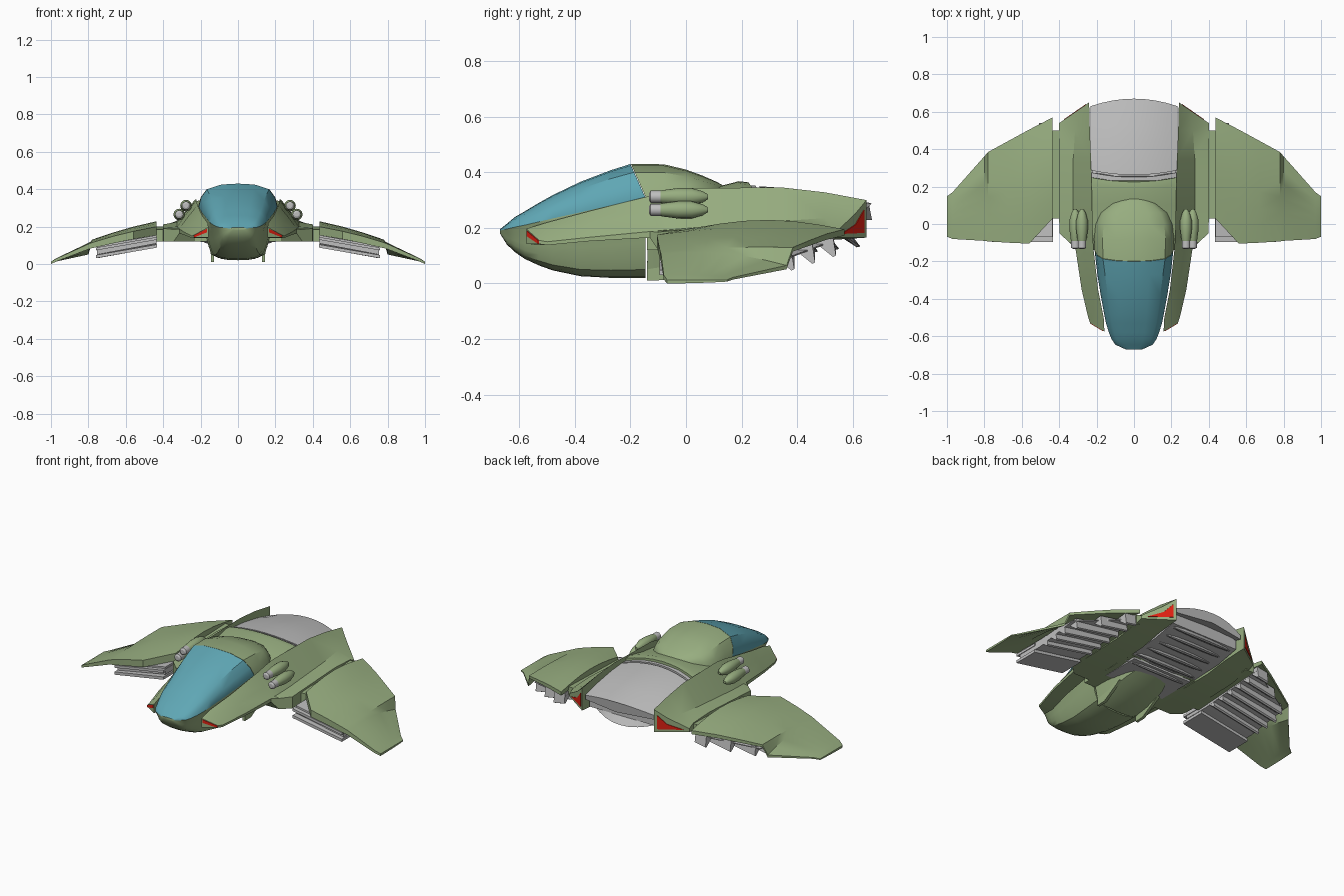
import bpy, bmesh, math

if "Cube" in bpy.data.objects:
    bpy.data.objects.remove(bpy.data.objects["Cube"])


def material(name, rgb):
    m = bpy.data.materials.new(name)
    m.diffuse_color = (*rgb, 1)
    m.use_nodes = True
    m.node_tree.nodes["Principled BSDF"].inputs["Base Color"].default_value = m.diffuse_color
    return m


GREEN = material("hull green", (.31, .42, .215))
GLASS = material("canopy teal", (.115, .385, .46))
GREY = material("engine grey", (.52, .52, .52))
RED = material("lamp red", (.75, .015, .006))


def loft(name, rings, mats, mirror=False, pick=None, angle=30):
    """Skin closed rings of equal length and cap both ends."""
    bm = bmesh.new()
    vs = [[bm.verts.new(p) for p in r] for r in rings]
    n = len(vs[0])
    for a, b in zip(vs, vs[1:]):
        for j in range(n):
            f = bm.faces.new((a[j], a[(j + 1) % n], b[(j + 1) % n], b[j]))
            f.material_index = pick(j) if pick else 0
    bm.faces.new(vs[0])
    bm.faces.new(vs[-1])
    bmesh.ops.recalc_face_normals(bm, faces=bm.faces)
    me = bpy.data.meshes.new(name)
    bm.to_mesh(me)
    bm.free()
    me.shade_smooth()
    me.set_sharp_from_angle(angle=math.radians(angle))
    for m in mats:
        me.materials.append(m)
    ob = bpy.data.objects.new(name, me)
    bpy.context.collection.objects.link(ob)
    if mirror:
        ob.modifiers.new("Mirror", 'MIRROR').use_mirror_merge = False
    return ob


def full(half):
    """Complete a half ring that starts and ends on the centre line."""
    return half + [(-x, y, z) for x, y, z in half[-2:0:-1]]


# ---- nose pod: lower hull and canopy glass
def upper(y, w, zm, zt, shear=0):
    return [(a * w, y - shear * b, zm + b * (zt - zm)) for a, b in
            ((1, 0), (.94, .4), (.79, .76), (.42, .96), (0, 1))]


def lower(y, w, zb, zm):
    return [(a * w, y, zb + b * (zm - zb)) for a, b in
            ((0, 0), (.28, .01), (.5, .045), (.66, .105), (.75, .26), (.81, .45), (.88, .68))]


nose = [(-.67, .045, .18, .19, .195, 0), (-.645, .10, .14, .196, .215, 0),
        (-.615, .12, .112, .203, .24, 0), (-.58, .134, .088, .21, .26, 0),
        (-.53, .15, .065, .222, .29, 0), (-.48, .16, .047, .234, .318, 0),
        (-.38, .178, .026, .256, .366, 0), (-.27, .196, .02, .281, .408, 0),
        (-.145, .21, .02, .306, .43, .055)]
loft("nose_pod", [full(lower(y, w, zb, zm) + upper(y, w, zm, zt, s))
                  for y, w, zb, zm, zt, s in nose], [GREEN, GLASS],
     pick=lambda j: 1 if 7 <= j <= 14 else 0, angle=35)

# ---- rounded fairing behind the canopy
dome = [(-.143, .21, .306, .43, .055), (-.08, .213, .305, .429, 0),
        (0, .205, .305, .41, 0), (.06, .18, .31, .388, 0),
        (.11, .12, .32, .366, 0), (.142, .04, .325, .348, 0)]
loft("canopy_fairing", [full([(0, y, zm)] + upper(y, w, zm, zt, s))
                        for y, w, zm, zt, s in dome], [GREEN], angle=35)


# ---- central body, collar and engine deck, all with arched tops
def arch(y, w, zb, zt, crown=.035, bow=0):
    top = [(w * t, y - bow * t * t, zt - crown * t * t) for t in (1, .75, .5, .25, 0)]
    return full([(0, y, zb), (w, y - bow, zb)] + top)


loft("mid_body", [arch(y, .235, zb, zt, .035, b) for y, zb, zt, b in
                  ((-.14, .12, .32, 0), (.1, .12, .345, 0), (.19, .13, .368, -.02),
                   (.225, .13, .364, -.025))], [GREEN])
loft("deck_collar", [arch(y, .228, .2, .352, .035, -.025) for y in (.225, .25)], [GREY])
loft("engine_body", [arch(y, .225, zb, zt) for y, zb, zt in
                     ((.225, .135, .32), (.45, .145, .305), (.6, .175, .265))], [GREY])
loft("engine_deck", [arch(y, .232, zt - .06, zt, .035, b) for y, zt, b in
                     ((.262, .35, -.025), (.38, .342, .01), (.53, .318, .02), (.67, .288, .04))], [GREY])
loft("engine_floor", [[(x, y, z) for x, z in ((-.2, .13), (.2, .13), (.2, .118), (-.2, .118))]
                      for y in (0, .24)], [GREY])

# ---- belly wedge behind the nose and its two skids
loft("belly_wedge", [full([(0, y, zb), (.5 * w, y, zb + .004), (.85 * w, y, zb + .2 * (.16 - zb)),
                           (w, y, .16), (0, y, .16)])
                     for y, w, zb in ((-.138, .17, .022), (-.04, .17, .04), (.09, .15, .085),
                                      (.19, .11, .13))], [GREEN], angle=35)
loft("belly_skid", [[(x, y, z) for y, z in ((-.14, .08), (-.14, .01), (-.08, .012), (.05, .09))]
                    for x in (.128, .145)], [GREEN], True)

# ---- side arms: y, shear, inner x, top z, ridge x/z, outer x/z, bottom z
arms = [(-.575, .6, .158, .197, .17, .190, .235, .155, .142),
        (-.50, 0, .162, .22, .20, .198, .245, .150, .138),
        (-.35, 0, .192, .26, .24, .215, .28, .166, .152),
        (-.13, 0, .217, .315, .27, .25, .313, .187, .165),
        (-.10, 0, .218, .322, .315, .19, .345, .185, .12),
        (-.05, 0, .22, .333, .32, .194, .398, .19, .12),
        (.02, 0, .222, .344, .325, .20, .40, .195, .12),
        (.35, 0, .23, .345, .325, .225, .40, .212, .13),
        (.50, 0, .236, .328, .315, .235, .40, .205, .155),
        (.65, -.69, .24, .30, .30, .25, .40, .185, .165)]
loft("side_arm", [[(x, y + k * (x - xi), z) for x, z in
                   ((xi, zt), (xm, zm), (xo, zo), (xo, zb), (xi, zb))]
                  for y, k, xi, zt, xm, zm, xo, zo, zb in arms], [GREEN], True, angle=20)


# ---- red lamps at both ends of the arms
def lamp(name, pts, y0, k, out):
    loft(name, [[(x, y0 + k * (x - .158) + d, z) for x, z in pts] for d in (0, out)], [RED], True)


lamp("front_lamp", ((.165, .189), (.234, .154), (.234, .142), (.165, .170)), -.575, .6, -.003)
lamp("rear_lamp", ((.256, .264), (.30, .212), (.375, .178), (.256, .182)), .7066, -.69, .003)


# ---- twin guns on each arm
def tube(name, x, z, stations, mat):
    loft(name, [[(x + r * math.cos(a), y, z + r * math.sin(a))
                 for a in [math.tau * i / 16 for i in range(16)]] for y, r in stations],
         [mat], True)


for i, (gx, gz) in enumerate(((.278, .312), (.314, .265))):
    tube(f"gun_pod_{i}", gx, gz, ((-.105, .018), (-.085, .024), (-.03, .031), (.02, .031), (.06, .02), (.08, .008)), GREEN)
    tube(f"gun_barrel_{i}", gx, gz, ((-.133, .012), (-.127, .022), (-.09, .022)), GREY)


# ---- drooping wings: x, front y, rear y, front z, rear z, camber, thickness
def wing_ring(x, yf, yb, zf, zr, camber, th):
    ts = [i / 6 for i in range(7)]
    top = [(x, yf + t * (yb - yf), zf + (zr - zf) * t * t + camber * math.sin(math.pi * t)) for t in ts]
    under = [(x, y, z - th * (1 - .5 * t * t)) for t, (x, y, z) in zip(ts, top)]
    return top + under[::-1]


wing = [(.435, .03, .57, .20, .195, .03, .045), (.56, -.105, .505, .175, .178, .024, .042),
        (.67, -.10, .445, .148, .155, .018, .038), (.78, -.093, .385, .115, .13, .01, .03),
        (.80, -.09, .362, .107, .065, .012, .028), (.97, -.08, .17, .030, .022, .003, .016),
        (1.0, -.068, .148, .013, .013, 0, .013)]
loft("wing", [wing_ring(*w) for w in wing], [GREEN], True)
loft("wing_joint", [[(x, y, z) for y, z in ((.03, .12), (.03, .185), (.5, .2), (.5, .15))]
                    for x in (.38, .45)], [GREEN], True)

# ---- cooling box under each wing, with a recessed front
loft("wing_cooler", [[(x, -.07, zt), (x, -.07, zb), (x, .1, zb), (x, yb, zt - .005), (x, yb, zt)]
                     for x, yb, zt, zb in ((.435, .53, .155, .11), (.755, .37, .095, .05))], [GREY], True)
for name, hi, lo in (("cooler_lip_top", .145, .13), ("cooler_lip_bottom", .105, .088)):
    loft(name, [[(x, y, z - d) for y, z in ((-.095, hi), (-.095, lo), (.06, lo), (.06, hi))]
                for x, d in ((.432, 0), (.76, .057))], [GREY], True)

# ---- louvre slats under the wings, cut off along the trailing edge
for i in range(6):
    y = .08 + i * .075
    xe = .755 - max(0, y - .29) * 1.5
    rings = []
    for x in (.436, xe):
        z = .148 - .18 * (x - .436) + .004 * i
        rings.append([(x, y, z), (x, y + .075, z - .06), (x, y + .085, z - .055), (x, y + .075, z + .008)])
    loft(f"wing_slat_{i}", rings, [GREY], True)

# ---- crescent slats under the engine
for i in range(6):
    y, z = .16 + i * .076, .135 + i * .009
    rings = []
    for j in range(9):
        t = j / 4 - 1
        d = .15 + .85 * (1 - t * t)
        rings.append([(.215 * t, y - .02, z + .012), (.215 * t, y + .06 * d + .015, z - .05 * d),
                      (.215 * t, y + .07 * d + .018, z - .047 * d), (.215 * t, y + .035, z + .02)])
    loft(f"engine_slat_{i}", rings, [GREY])
